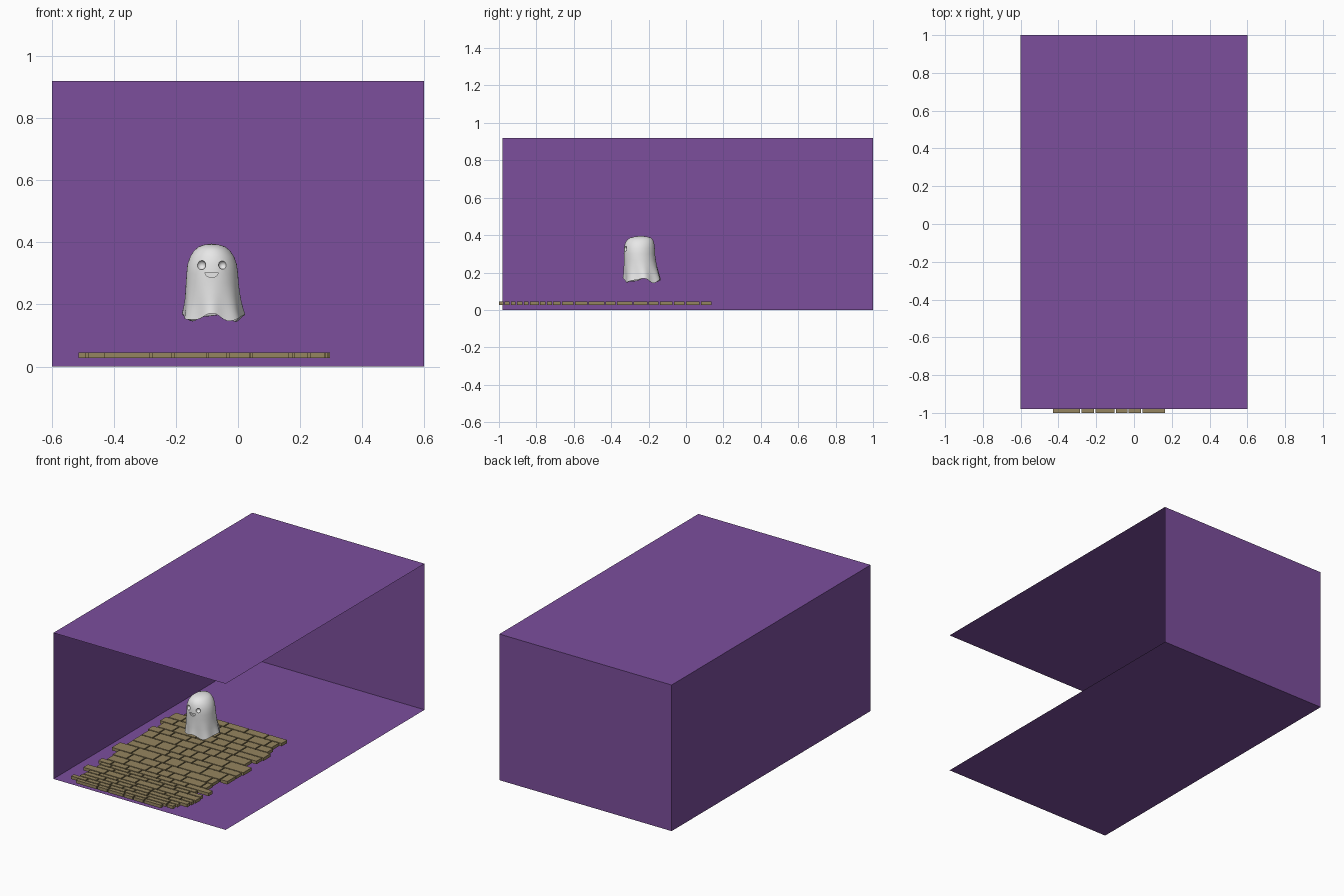
import bpy, bmesh, math, random

if "Cube" in bpy.data.objects:
    bpy.data.objects.remove(bpy.data.objects["Cube"])
random.seed(4)


def material(name, rgb):
    m = bpy.data.materials.new(name)
    m.diffuse_color = (*rgb, 1)
    m.use_nodes = True
    m.node_tree.nodes["Principled BSDF"].inputs["Base Color"].default_value = m.diffuse_color
    return m


purple = material("purple", (0.20, 0.077, 0.335))
wood = material("khaki wood", (0.30, 0.235, 0.115))
white = material("off white", (0.8, 0.8, 0.8))


def finish(bm, name, mat):
    me = bpy.data.meshes.new(name)
    bm.to_mesh(me)
    bm.free()
    me.materials.append(mat)
    ob = bpy.data.objects.new(name, me)
    bpy.context.collection.objects.link(ob)
    return ob


# Backdrop room: thin sheets, open at the front and right
X, Y0, Y1, H = 0.6, -0.98, 1.0, 0.92


def sheet(name, pts):
    bm = bmesh.new()
    bm.faces.new([bm.verts.new(p) for p in pts])
    return finish(bm, name, purple)


sheet("floor_sheet", [(-X, Y0, 0), (X, Y0, 0), (X, Y1, 0), (-X, Y1, 0)])
sheet("ceiling_sheet", [(-X, Y0, H), (X, Y0, H), (X, Y1, H), (-X, Y1, H)])
sheet("back_wall", [(-X, Y1, 0), (X, Y1, 0), (X, Y1, H), (-X, Y1, H)])
sheet("left_wall", [(-X, Y0, 0), (-X, Y1, 0), (-X, Y1, H), (-X, Y0, H)])


# Plank path: rows of boards running along x with ragged ends
def box(bm, x0, x1, y0, y1, z0, z1):
    geo = bmesh.ops.create_cube(bm, size=1)
    for v in geo["verts"]:
        v.co.x = x0 if v.co.x < 0 else x1
        v.co.y = y0 if v.co.y < 0 else y1
        v.co.z = z0 if v.co.z < 0 else z1


rows = [-1.0, -0.97, -0.936, -0.904, -0.866, -0.834, -0.78, -0.744, -0.71, -0.664,
        -0.594, -0.52, -0.43, -0.37, -0.28, -0.20, -0.14, -0.065, 0.0, 0.08, 0.135]
front_cuts = [-0.43, -0.278, -0.205, -0.095, -0.028, 0.045, 0.17]
GAP = 0.007
bm = bmesh.new()
for i, (a, b) in enumerate(zip(rows, rows[1:])):
    if i == 0:
        cuts = front_cuts
    else:
        start = -0.515 if i == 11 else -0.465 + random.uniform(-0.035, 0.035)
        end = 0.303 if i == 13 else 0.265 + random.uniform(-0.04, 0.035)
        cuts = [start]
        while end - cuts[-1] > 0.17:
            cuts.append(cuts[-1] + random.uniform(0.07, 0.16))
        cuts.append(end)
    for c, d in zip(cuts, cuts[1:]):
        box(bm, c, d - GAP, a, b - (GAP if i < len(rows) - 2 else 0), 0.027, 0.046)
finish(bm, "plank_path", wood)

# Ghost body: oval rings (z, left, right, front, back) with a wavy hem
profile = [
    (0.393, -0.108, -0.062, -0.272, -0.212),
    (0.387, -0.126, -0.042, -0.298, -0.188),
    (0.374, -0.142, -0.026, -0.316, -0.176),
    (0.355, -0.154, -0.013, -0.326, -0.170),
    (0.330, -0.163, -0.004, -0.332, -0.167),
    (0.300, -0.166, 0.000, -0.333, -0.166),
    (0.270, -0.168, 0.002, -0.332, -0.162),
    (0.240, -0.170, 0.005, -0.332, -0.156),
    (0.210, -0.172, 0.009, -0.332, -0.148),
    (0.185, -0.175, 0.013, -0.332, -0.141),
    (0.158, -0.179, 0.019, -0.334, -0.135),
    # underside hollow
    (0.159, -0.172, 0.012, -0.327, -0.142),
    (0.205, -0.160, 0.000, -0.320, -0.156),
    (0.235, -0.135, -0.025, -0.295, -0.180),
]
N = 64
bm = bmesh.new()
rings = []
for z, x0, x1, y0, y1 in profile:
    w = max(0.0, min(1.0, (0.27 - z) / 0.11)) ** 1.5     # ruffle strength
    ring = []
    for k in range(N):
        t = 2 * math.pi * k / N
        r = 1 + 0.05 * w * math.sin(7 * t + 0.6)
        dz = w * (0.010 * math.sin(4 * t + 1.9) + 0.004 * math.sin(7 * t))
        ring.append(bm.verts.new(((x0 + x1) / 2 + (x1 - x0) / 2 * r * math.cos(t),
                                  (y0 + y1) / 2 + (y1 - y0) / 2 * r * math.sin(t), z + dz)))
    rings.append(ring)
for p, q in zip(rings, rings[1:]):
    for k in range(N):
        bm.faces.new((p[k], p[(k + 1) % N], q[(k + 1) % N], q[k]))


def cap(ring, z):
    mid = bm.verts.new((-0.085, -0.242, z))
    for k in range(N):
        bm.faces.new((ring[k], ring[(k + 1) % N], mid))


cap(rings[0], 0.396)
cap(rings[-1], 0.245)
bmesh.ops.recalc_face_normals(bm, faces=bm.faces)
ghost = finish(bm, "ghost_body", white)

# Face cutters: two round eye sockets and a half-round mouth
cutters = []
for x, r in ((-0.118, 0.015), (-0.050, 0.0135)):
    bm = bmesh.new()
    bmesh.ops.create_uvsphere(bm, u_segments=24, v_segments=16, radius=r)
    bmesh.ops.translate(bm, verts=bm.verts, vec=(x, -0.324, 0.327))
    cutters.append(finish(bm, "eye_cutter", white))
bm = bmesh.new()
arc = [bm.verts.new((-0.085 + 0.021 * math.cos(math.pi * k / 14), -0.36,
                     0.303 - 0.016 * math.sin(math.pi * k / 14))) for k in range(15)]
f = bm.faces.new(arc)
ext = bmesh.ops.extrude_face_region(bm, geom=[f])
bmesh.ops.translate(bm, verts=[v for v in ext["geom"] if isinstance(v, bmesh.types.BMVert)],
                    vec=(0, 0.038, 0))
bmesh.ops.recalc_face_normals(bm, faces=bm.faces)
cutters.append(finish(bm, "mouth_cutter", white))

bpy.context.view_layer.objects.active = ghost
ghost.select_set(True)
for c in cutters:
    c.hide_render = True
    mod = ghost.modifiers.new("cut", "BOOLEAN")
    mod.operation = "DIFFERENCE"
    mod.solver = "EXACT"
    mod.object = c
    bpy.ops.object.modifier_apply(modifier=mod.name)
    bpy.data.objects.remove(c)
bpy.ops.object.shade_smooth_by_angle(angle=math.radians(40))
